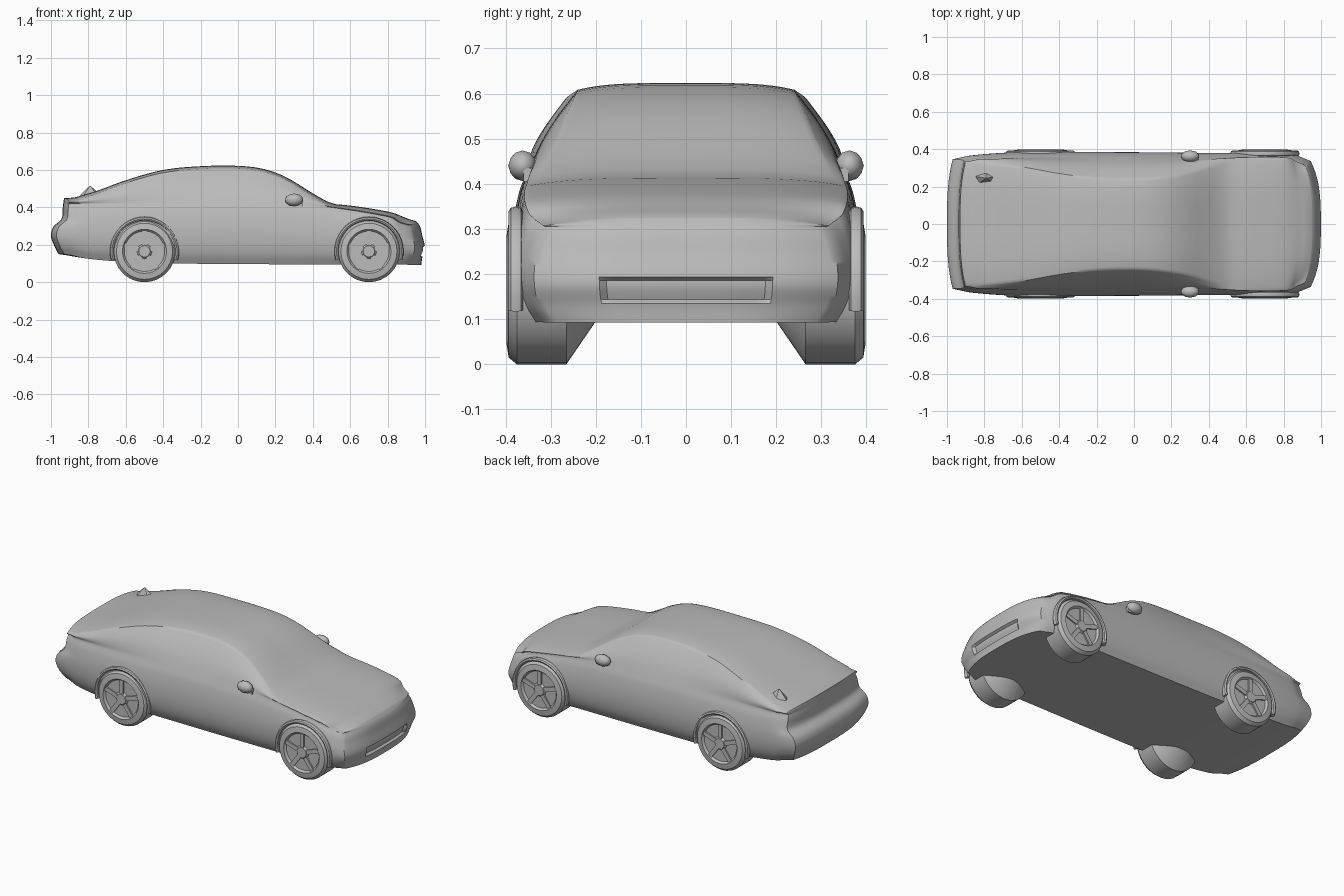
import bpy
import bmesh
from math import sin, cos, pi, radians
from mathutils import Matrix, Vector

if "Cube" in bpy.data.objects:
    bpy.data.objects.remove(bpy.data.objects["Cube"])

grey = bpy.data.materials.new("plain grey")
grey.use_nodes = True
grey.diffuse_color = (0.5, 0.5, 0.5, 1)
grey.node_tree.nodes["Principled BSDF"].inputs["Base Color"].default_value = (0.5, 0.5, 0.5, 1)


def finish(name, bm, angle=35):
    bmesh.ops.recalc_face_normals(bm, faces=bm.faces)
    mesh = bpy.data.meshes.new(name)
    bm.to_mesh(mesh)
    bm.free()
    mesh.materials.append(grey)
    ob = bpy.data.objects.new(name, mesh)
    bpy.context.collection.objects.link(ob)
    bpy.ops.object.select_all(action='DESELECT')
    ob.select_set(True)
    bpy.context.view_layer.objects.active = ob
    bpy.ops.object.shade_smooth_by_angle(angle=radians(angle))
    return ob


def curve(points, x):
    """Smooth interpolation through (x, value) points."""
    x = min(max(x, points[0][0]), points[-1][0])
    n = len(points)

    def slope(k):
        a, b = points[max(k - 1, 0)], points[min(k + 1, n - 1)]
        return (b[1] - a[1]) / (b[0] - a[0])
    for i in range(n - 1):
        (x0, v0), (x1, v1) = points[i], points[i + 1]
        if x <= x1:
            h = x1 - x0
            t = (x - x0) / h
            return (v0 * (1 + 2 * t) * (1 - t) ** 2 + v1 * t * t * (3 - 2 * t)
                    + h * slope(i) * t * (1 - t) ** 2 - h * slope(i + 1) * t * t * (1 - t))
    return points[-1][1]


# Body profiles along the length
TOP = [(-1, .45), (-.9, .455), (-.78, .48), (-.6, .545), (-.4, .6), (-.2, .62), (0, .622),
       (.14, .605), (.26, .56), (.4, .475), (.5, .422), (.6, .41), (.8, .378), (.93, .345), (1, .325)]
BELT = [(-1, .42), (0, .425), (.4, .41), (.6, .385), (.8, .35), (1, .305)]
FLOOR = [(-1, .15), (-.7, .115), (-.35, .1), (1, .093)]
WIDTH = [(-1, .345), (-.9, .363), (-.6, .383), (0, .382), (.5, .378), (.75, .38), (.9, .365), (1, .335)]
ROOF = [(-1, .325), (-.8, .325), (-.6, .305), (-.4, .27), (-.2, .245), (0, .24), (.15, .25),
        (.3, .275), (.45, .32), (.6, .34), (.9, .335), (1, .3)]
# Side bulge from sill to belt, and end outlines by height
SIDE = [(0, .9), (.15, .965), (.35, 1), (.6, 1), (.85, .965), (1, .92)]
TAIL = [(.15, .96), (.2, .985), (.25, 1), (.3, .985), (.335, .945), (.4, .937), (.45, .93)]
NOSE = [(.09, .98), (.13, .985), (.18, 1), (.25, .985), (.3, .972), (.33, .95)]


def shape(sx, sy, sz):
    """Map a point on the unit cube to the car body."""
    w = (sz + 1) / 2
    floor, belt, width = curve(FLOOR, sx), curve(BELT, sx), curve(WIDTH, sx)
    top = curve(TOP, sx) - .015 * sy ** 4
    split = .6
    if w <= split:
        t = w / split
        z = floor + (belt - floor) * t
        half = width * curve(SIDE, t)
    else:
        t = (w - split) / (1 - split)
        z = belt + (top - belt) * t
        half = width * .92 * (1 - t) + curve(ROOF, sx) * t + .012 * sin(pi * t)
    y = sy * half
    ease = max(0, (abs(sx) - .8) / .2)
    ease = ease * ease * (3 - 2 * ease)
    if sx > 0:
        x = sx + ease * (curve(NOSE, z) - 1 - .055 * abs(sy) ** 3)
        if sx > .99 and abs(y) < .18 and .14 < z < .19:
            x -= .015  # lower air intake
    else:
        x = sx - ease * (curve(TAIL, z) - 1 - .03 * abs(sy) ** 3)
    return Vector((x, y, z))


# Body shell
bm = bmesh.new()
bmesh.ops.create_cube(bm, size=2)
bmesh.ops.subdivide_edges(bm, edges=bm.edges[:], cuts=41, use_grid_fill=True)
for v in bm.verts:
    v.co = shape(*v.co)
finish("car_body", bm, 40)

# Wheels, spokes and arch lips
RIM = [(0, .2), (.07, .2), (.165, .265), (.165, .375), (.15, .393), (.118, .398),
       (.108, .386), (.04, .386), (.03, .397), (0, .397)]
for side, s in (("near", -1), ("far", 1)):
    for end, cx in (("tail", -.5), ("nose", .7)):
        place = Matrix.Translation((cx, 0, .165))
        bm = bmesh.new()
        pts = [bm.verts.new((r, s * y, 0)) for r, y in RIM]
        edges = [bm.edges.new(p) for p in zip(pts, pts[1:])]
        bmesh.ops.spin(bm, geom=pts + edges, axis=(0, 1, 0), cent=(0, 0, 0),
                       angle=2 * pi, steps=32, use_merge=True)
        bmesh.ops.remove_doubles(bm, verts=bm.verts[:], dist=.0005)
        bm.transform(place)
        finish(f"{end}_wheel_{side}", bm)

        bm = bmesh.new()
        for k in range(5):
            turn = Matrix.Rotation(2 * pi * k / 5, 4, 'Y')
            bmesh.ops.create_cube(bm, size=1, matrix=place @ turn @ Matrix.Translation(
                (0, s * .388, .07)) @ Matrix.Diagonal((.025, .012, .085, 1)))
        finish(f"{end}_wheel_spokes_{side}", bm)

        bm = bmesh.new()
        rings = []
        for k in range(25):
            a = radians(-15 + 210 * k / 24)
            ring = []
            for j in range(8):
                b = 2 * pi * j / 8
                r = .174 + .011 * cos(b)
                ring.append(bm.verts.new((cx + r * cos(a), s * (.377 + .016 * sin(b)), .165 + r * sin(a))))
            rings.append(ring)
        for p, q in zip(rings, rings[1:]):
            for j in range(8):
                bm.faces.new((p[j], p[j - 1], q[j - 1], q[j]))
        bm.faces.new(rings[0])
        bm.faces.new(rings[-1])
        finish(f"{end}_arch_lip_{side}", bm)

    # Door mirror
    bm = bmesh.new()
    bmesh.ops.create_icosphere(bm, subdivisions=2, radius=1, matrix=Matrix.Translation(
        (.3, s * .362, .44)) @ Matrix.Diagonal((.05, .032, .034, 1)))
    bmesh.ops.create_cube(bm, size=1, matrix=Matrix.Translation(
        (.32, s * .34, .42)) @ Matrix.Diagonal((.05, .04, .03, 1)))
    finish(f"door_mirror_{side}", bm)

# Small fin on the rear deck
bm = bmesh.new()
bmesh.ops.create_cone(bm, cap_ends=True, segments=5, radius1=.06, radius2=.005, depth=.05,
                      matrix=Matrix.Translation((-.79, .245, .488)) @ Matrix.Diagonal((1, .5, 1, 1)))
finish("deck_fin", bm, 20)
